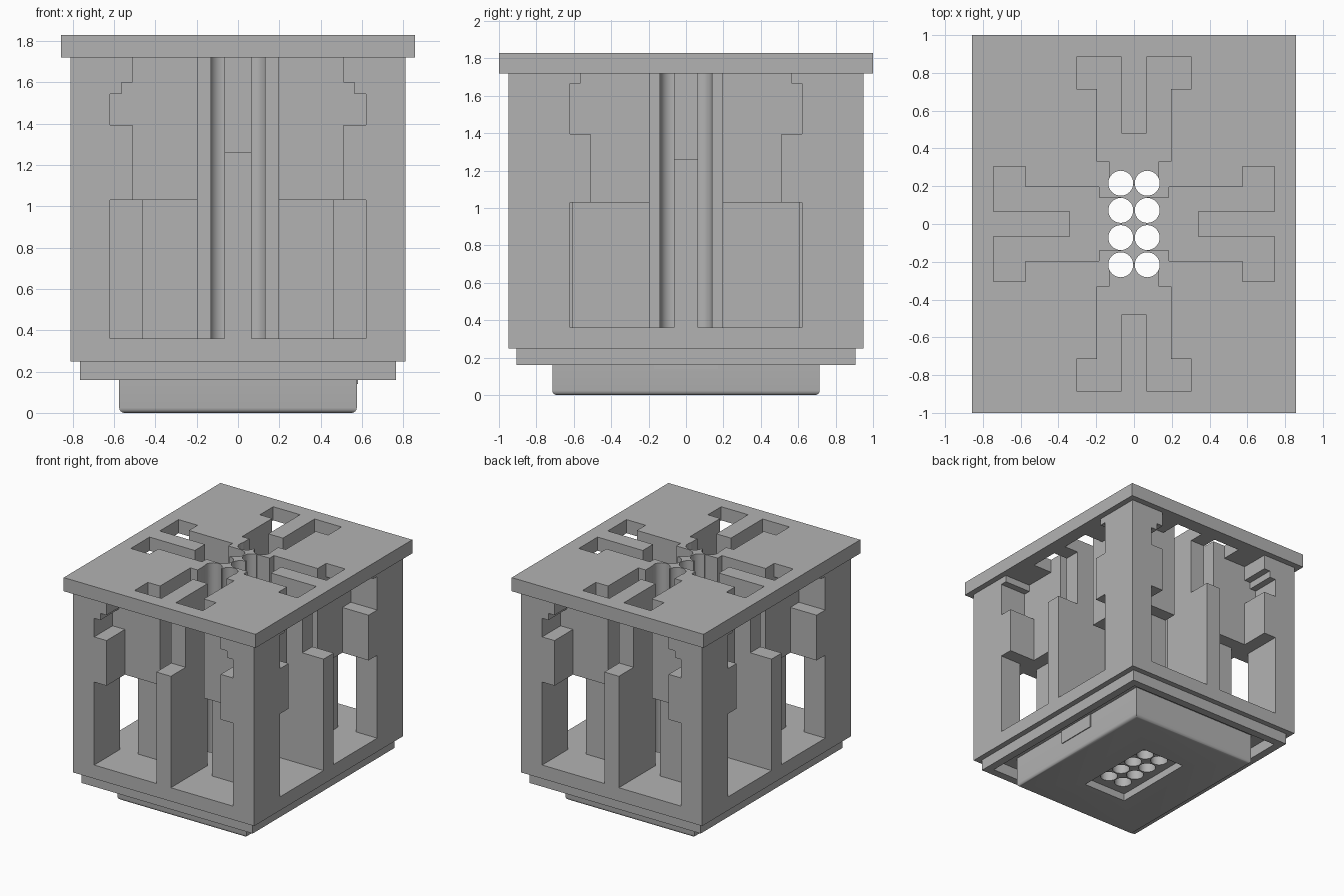
import bpy, bmesh

if "Cube" in bpy.data.objects:
    bpy.data.objects.remove(bpy.data.objects["Cube"], do_unlink=True)

# One plain grey for the whole housing
grey = bpy.data.materials.new("housing grey")
grey.use_nodes = True
grey.diffuse_color = (0.45, 0.45, 0.45, 1)
grey.node_tree.nodes["Principled BSDF"].inputs["Base Color"].default_value = (0.45, 0.45, 0.45, 1)

FLOOR, STEP, TOP = 0.36, 1.03, 1.72
SIGNS = (-1, 1)


def prism(name, points, z0, z1):
    """Extrude a flat outline between two heights."""
    bm = bmesh.new()
    face = bm.faces.new([bm.verts.new((x, y, z0)) for x, y in points])
    up = bmesh.ops.extrude_face_region(bm, geom=[face])["geom"]
    bmesh.ops.translate(bm, vec=(0, 0, z1 - z0),
                        verts=[v for v in up if isinstance(v, bmesh.types.BMVert)])
    bmesh.ops.recalc_face_normals(bm, faces=bm.faces)
    mesh = bpy.data.meshes.new(name)
    bm.to_mesh(mesh)
    bm.free()
    mesh.materials.append(grey)
    ob = bpy.data.objects.new(name, mesh)
    bpy.context.collection.objects.link(ob)
    return ob


def box(name, xs, ys, zs):
    (x0, x1), (y0, y1) = sorted(xs), sorted(ys)
    return prism(name, [(x0, y0), (x1, y0), (x1, y1), (x0, y1)], *zs)


def block(name, hx, hy, z0, z1):
    return box(name, (-hx, hx), (-hy, hy), (z0, z1))


def apply_mods(ob):
    bpy.context.view_layer.update()
    deps = bpy.context.evaluated_depsgraph_get()
    mesh = bpy.data.meshes.new_from_object(ob.evaluated_get(deps))
    ob.modifiers.clear()
    ob.data = mesh


def cut(ob, cutters):
    for c in cutters:
        mod = ob.modifiers.new("cut", "BOOLEAN")
        mod.operation, mod.solver, mod.object = "DIFFERENCE", "EXACT", c
    apply_mods(ob)


# Cutters: eight round pin holes
helpers = []
pins = []
for sx in SIGNS:
    for row in (-3, -1, 1, 3):
        bpy.ops.mesh.primitive_cylinder_add(vertices=32, radius=0.066, depth=3,
                                            location=(0.07 * sx, 0.072 * row, 1))
        pins.append(bpy.context.object)
        pins[-1].name = "pin_hole_cutter"
helpers += pins

# Cutters: forked contact slots, given as (half width, distance from centre)
long_arm = [(0.065, 0.48), (0.065, 0.885), (0.305, 0.885), (0.305, 0.715),
            (0.195, 0.715), (0.195, 0.33), (0.13, 0.33), (0.13, 0.21)]
short_arm = [(0.065, 0.34), (0.065, 0.745), (0.305, 0.745), (0.305, 0.575),
             (0.195, 0.575), (0.195, 0.185), (0.14, 0.185), (0.14, 0.07)]
slots = []
for s in SIGNS:
    for arm, along_y in ((long_arm, True), (short_arm, False)):
        outline = arm + [(-w, d) for w, d in reversed(arm)]
        pts = [(w, s * d) if along_y else (s * d, w) for w, d in outline]
        slots.append(prism("slot_cutter", pts, 0.2, 2))
helpers += slots

# Top plate and central core share the slots and pin holes
plate = block("top_plate", 0.857, 1, TOP, 1.83)
core = block("pin_core", 0.2, 0.34, FLOOR, TOP)
cut(plate, slots + pins)
cut(core, slots + pins)

# Floor slab
base = block("floor_slab", 0.81, 0.95, 0.25, FLOOR)
cut(base, pins)

# Flange ring under the floor
ring = block("flange_ring", 0.765, 0.905, 0.16, 0.25)
hollow = block("flange_cutter", 0.7, 0.84, 0.1, 0.3)
cut(ring, [hollow])

# Plug with rounded bottom rim, recess and pin holes
plug = block("bottom_plug", 0.575, 0.715, 0, 0.25)
bm = bmesh.new()
bm.from_mesh(plug.data)
rim = [e for e in bm.edges if all(v.co.z < 0.01 for v in e.verts)]
bmesh.ops.bevel(bm, geom=rim, offset=0.025, segments=4, profile=0.5, affect="EDGES")
bm.to_mesh(plug.data)
bm.free()
recess = block("recess_cutter", 0.195, 0.35, -0.1, 0.06)
cut(plug, [recess] + pins)
box("plug_key", (0.57, 0.582), (-0.17, 0.17), (0.14, 0.25))
helpers += [hollow, recess]

# Corner posts and inner blocks, repeated in the four quadrants
for sx in SIGNS:
    for sy in SIGNS:
        def part(name, x0, x1, y0, y1, z0, z1):
            return box(name, (sx * x0, sx * x1), (sy * y0, sy * y1), (z0, z1))

        part("lower_post", 0.62, 0.81, 0.62, 0.95, FLOOR, STEP)
        part("lower_block", 0.195, 0.465, 0.195, 0.61, FLOOR, STEP)
        part("upper_block", 0.195, 0.575, 0.195, 0.715, STEP, TOP)
        post = part("upper_post", 0.51, 0.81, 0.51, 0.95, STEP, TOP)
        # Stepped latch notches on both window edges
        notches = [part("notch_cutter", 0.4, 0.62, 0.715, 1, 1.395, 1.545),
                   part("notch_cutter", 0.4, 0.565, 0.715, 1, 1.5, 1.6),
                   part("notch_cutter", 0.575, 0.9, 0.4, 0.62, 1.395, 1.665),
                   part("notch_cutter", 0.575, 0.9, 0.4, 0.565, 1.6, 1.8)]
        cut(post, notches)
        helpers += notches

# Stepped divider in the middle of each window
for s in SIGNS:
    w = (-0.065, 0.065)
    box("end_pillar", w, (s * 0.76, s * 0.95), (FLOOR, 1.26))
    box("end_divider", w, (s * 0.48, s * 0.76), (FLOOR, TOP))
    box("side_pillar", (s * 0.62, s * 0.81), w, (FLOOR, 1.26))
    box("side_divider", (s * 0.34, s * 0.62), w, (FLOOR, TOP))

for h in helpers:
    bpy.data.objects.remove(h, do_unlink=True)

# Smooth the round holes and rim, keep all other edges sharp
for ob in (plate, core, base, plug):
    bpy.ops.object.select_all(action="DESELECT")
    ob.select_set(True)
    bpy.context.view_layer.objects.active = ob
    bpy.ops.object.shade_smooth_by_angle()
